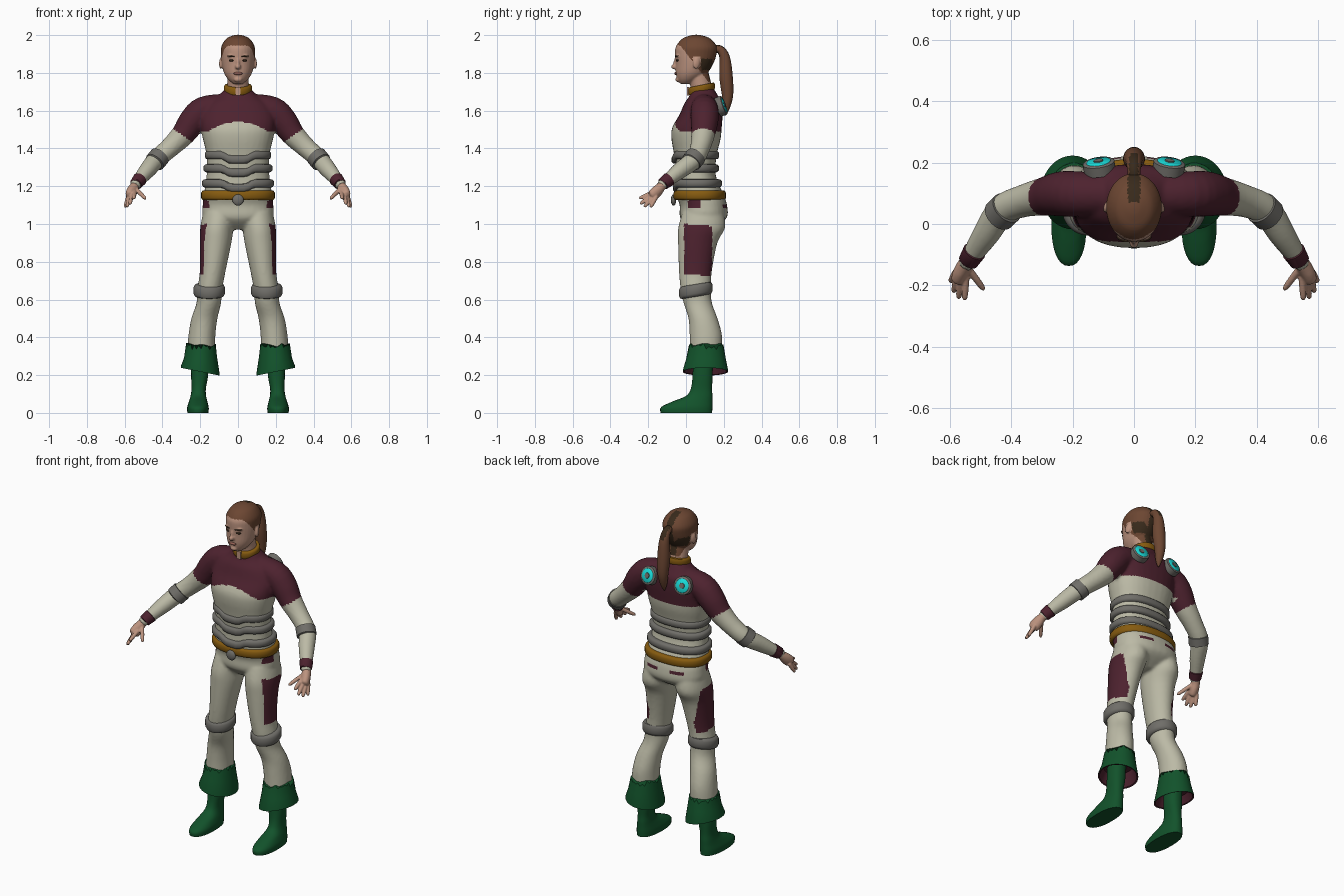
import bpy, bmesh, math, random
from mathutils import Vector, Matrix, Euler

random.seed(4)
if "Cube" in bpy.data.objects:
    bpy.data.objects.remove(bpy.data.objects["Cube"])


def material(name, r, g, b):
    m = bpy.data.materials.new(name)
    m.use_nodes = True
    m.diffuse_color = (r, g, b, 1)
    node = m.node_tree.nodes["Principled BSDF"]
    node.inputs["Base Color"].default_value = (r, g, b, 1)
    node.inputs["Roughness"].default_value = 0.8
    return m


CREAM = material("cream cloth", .50, .49, .38)
PURPLE = material("plum cloth", .075, .016, .028)
GREEN = material("green boot", .006, .085, .024)
OCHRE = material("ochre leather", .24, .105, .005)
GREY = material("grey padding", .16, .155, .14)
SKIN = material("skin", .50, .29, .21)
HAIR = material("brown hair", .15, .062, .032)
DARK = material("dark hair", .04, .023, .011)
CYAN = material("cyan glow", .01, .72, .70)
LIP = material("lips", .30, .12, .09)


def smooth_keys(keys, sub):
    """Catmull-Rom interpolation of key rings."""
    out = []
    for i in range(len(keys) - 1):
        a, b, c, d = (keys[max(0, min(len(keys) - 1, i + k))] for k in (-1, 0, 1, 2))
        for s in range(sub):
            t = s / sub
            out.append([q + .5 * t * (r - p + t * (2*p - 5*q + 4*r - o + t * (3*(q - r) + o - p)))
                        for p, q, r, o in zip(a, b, c, d)])
    return out + [list(keys[-1])]


def sweep(bm, keys, side=1, flat=True, n=32, sub=4, power=2, warp=None):
    """Closed skin over rings (x, y, z, rx[, ry]); level rings if flat."""
    keys = [k if len(k) == 5 else (*k, k[3]) for k in keys]
    rings = smooth_keys(keys, sub) if sub > 1 else keys
    pts = [Vector(r[:3]) for r in rings]
    loops = []
    for i, r in enumerate(rings):
        u, v = Vector((1, 0, 0)), Vector((0, 1, 0))
        if not flat:
            t = (pts[min(i + 1, len(pts) - 1)] - pts[max(i - 1, 0)]).normalized()
            u = t.cross(Vector((1, 1, 0))).normalized()
            v = t.cross(u)
        loop = []
        for j in range(n):
            a = 2 * math.pi * j / n
            c, s = math.cos(a), math.sin(a)
            p = pts[i] + u * math.copysign(abs(c) ** (2 / power), c) * r[3] \
                + v * math.copysign(abs(s) ** (2 / power), s) * r[4]
            if warp:
                p.z += warp(p, i, j)
            loop.append(bm.verts.new((p.x * side, p.y, p.z)))
        loops.append(loop)
    for a, b in zip(loops, loops[1:]):
        for j in range(n):
            bm.faces.new((a[j], a[(j + 1) % n], b[(j + 1) % n], b[j]))
    bm.faces.new(loops[0])
    bm.faces.new(loops[-1])


def ball(bm, loc, size, rot=(0, 0, 0)):
    bmesh.ops.create_uvsphere(bm, u_segments=20, v_segments=12, radius=1,
                              matrix=Matrix.LocRotScale(Vector(loc), Euler(rot), Vector(size)))


def finish(bm, name, mats, rule=None, voxel=0, rounds=3):
    """Make the object; optionally fuse its parts, then colour faces by rule."""
    bmesh.ops.recalc_face_normals(bm, faces=bm.faces)
    me = bpy.data.meshes.new(name)
    bm.to_mesh(me)
    bm.free()
    ob = bpy.data.objects.new(name, me)
    bpy.context.collection.objects.link(ob)
    if voxel:
        m = ob.modifiers.new("fuse", 'REMESH')
        m.mode, m.voxel_size = 'VOXEL', voxel
        m = ob.modifiers.new("relax", 'SMOOTH')
        m.factor, m.iterations = .5, rounds
        dg = bpy.context.evaluated_depsgraph_get()
        me = bpy.data.meshes.new_from_object(ob.evaluated_get(dg))
        ob.modifiers.clear()
        ob.data = me
    me.materials.clear()
    for m in mats:
        me.materials.append(m)
    if rule:
        for p in me.polygons:
            p.material_index = rule(p.center, p.normal)
    bpy.ops.object.select_all(action='DESELECT')
    ob.select_set(True)
    bpy.context.view_layer.objects.active = ob
    bpy.ops.object.shade_smooth_by_angle(angle=math.radians(50))
    return ob


def band(name, mat, c, rx, ry, h, t, side=1, power=2, warp=None):
    """Padded ring around a level cross-section."""
    bm = bmesh.new()
    rows = ((-.5, 0), (-.45, .6), (-.25, 1), (.25, 1), (.45, .6), (.5, 0))
    sweep(bm, [(c[0], c[1], c[2] + k * h, rx + w * t, ry + w * t) for k, w in rows],
          side, n=48, sub=1, power=power, warp=warp)
    finish(bm, name, [mat])


# Body: torso, arms and legs fused into one suit
body = bmesh.new()
sweep(body, [(0, .08, .97, .08, .05), (0, .092, 1.03, .18, .122), (0, .092, 1.10, .187, .125),
             (0, .072, 1.16, .180, .125), (0, .053, 1.26, .166, .104), (0, .05, 1.36, .166, .112),
             (0, .053, 1.45, .186, .130), (0, .058, 1.51, .196, .131), (0, .08, 1.58, .198, .114),
             (0, .092, 1.64, .165, .100), (0, .094, 1.68, .105, .075), (0, .085, 1.72, .062, .06)],
      power=2.3)
ARM = [(.06, .095, 1.625, .065), (.18, .098, 1.602, .074), (.24, .098, 1.545, .073),
       (.29, .09, 1.475, .063), (.36, .075, 1.405, .053), (.43, .045, 1.343, .049),
       (.48, -.03, 1.285, .044), (.53, -.105, 1.225, .032), (.55, -.135, 1.20, .026)]
LEG = [(.10, .09, 1.06, .085, .11), (.112, .083, .98, .088, .124), (.118, .062, .90, .083, .104),
       (.134, .05, .75, .068, .087), (.150, .052, .65, .066, .08), (.155, .063, .58, .065, .075),
       (.178, .09, .50, .069, .077), (.19, .104, .42, .071, .085), (.195, .106, .34, .073, .086),
       (.195, .106, .29, .073, .086)]
for s in (1, -1):
    sweep(body, ARM, s, flat=False)
    sweep(body, LEG, s)


def suit_rule(c, n):
    x = abs(c.x)
    if c.z > 1.3:
        if x > .205:
            return int(.585 * x - .81 * c.z < -1.018)
        rise = .05 * max(0, 1 - (x / .16) ** 2) if c.y < .05 else 0
        return int(c.z > 1.49 + rise)
    out = n.x * c.x > 0 and abs(n.x) > .35
    patch = out and -.01 < c.y < .138 and .735 < c.z + .08 * c.y < 1.0
    pocket = out and .01 < c.y < .075 and 1.085 < c.z < 1.125
    back_pocket = c.y > .15 and .04 < x < .12 and 1.085 < c.z < 1.10
    return int(patch or pocket or back_pocket)


finish(body, "body_suit", [CREAM, PURPLE], suit_rule, voxel=.009)

# Waist padding with a dip at the front, belt and buckle
dip = lambda p, i, j: -.024 * max(0, min(1, (.085 - abs(p.x)) / .04)) if p.y < 0 else 0
for k, (z, y, rx, ry) in enumerate(((1.365, .05, .158, .108), (1.295, .052, .164, .104),
                                    (1.215, .06, .172, .112))):
    band(f"waist_pad_{k + 1}", GREY, (0, y, z), rx, ry, .044, .018, power=2.3, warp=dip)
band("belt", OCHRE, (0, .073, 1.152), .18, .124, .052, .015, power=2.3)
bm = bmesh.new()
ball(bm, (0, -.066, 1.127), (.03, .014, .03))
finish(bm, "belt_buckle", [GREY])

# Limb bands, hands, boots and back discs
for s, word in ((1, "left"), (-1, "right")):
    band(f"{word}_knee_band", GREY, (.152, .052, .648), .066, .072, .066, .017, s,
         warp=lambda p, i, j: .16 * (p.y - .05))
    for part, mat, keys in (
            ("elbow_band", GREY, [(.412, .055, 1.362, .045), (.414, .053, 1.359, .055),
                                  (.44, .028, 1.328, .055), (.442, .026, 1.325, .045)]),
            ("wrist_cuff", PURPLE, [(.518, -.086, 1.24, .03), (.52, -.09, 1.237, .038),
                                    (.54, -.122, 1.212, .033), (.541, -.124, 1.21, .025)])):
        bm = bmesh.new()
        sweep(bm, keys, s, flat=False, sub=1)
        finish(bm, f"{word}_{part}", [mat])

    # Hand: tapered palm with five fingers
    hand = bmesh.new()
    sweep(hand, [(.535, -.112, 1.217, .022), (.55, -.132, 1.197, .025), (.562, -.155, 1.172, .032, .026),
                 (.57, -.178, 1.15, .03, .024), (.572, -.186, 1.143, .014)], s, flat=False, n=16)
    fingers = (((.548, -.18, 1.165), (.552, -.248, 1.135)), ((.563, -.182, 1.152), (.572, -.243, 1.105)),
               ((.575, -.174, 1.142), (.588, -.222, 1.09)), ((.582, -.16, 1.14), (.598, -.188, 1.088)),
               ((.54, -.145, 1.185), (.488, -.215, 1.132)))
    for a, b in fingers:
        a, b = Vector(a), Vector(b)
        sweep(hand, [(*a.lerp(b, t), r) for t, r in ((-.15, .012), (.5, .0115), (.9, .009), (1, .003))],
              s, flat=False, n=10, sub=2)
    finish(hand, f"{word}_hand", [SKIN], voxel=.004, rounds=2)

    # Flared boot top: jagged upper edge, tilted hem, dark lining
    bm = bmesh.new()

    def flare(p, i, j):
        if i == 0:
            return (j % 2) * .015 + random.uniform(-.012, .012)
        return .2 * (p.x - .2) if i in (2, 3, 4) else 0

    sweep(bm, [(.196, .107, .345, .079, .092), (.198, .106, .29, .088, .104), (.2, .103, .225, .103, .12),
               (.2, .103, .218, .103, .12), (.2, .103, .22, .095, .112), (.198, .106, .28, .075, .09)],
          s, n=40, sub=1, warp=flare)
    finish(bm, f"{word}_boot_flare", [GREEN, PURPLE], lambda c, n: int(
        c.z < .3 and (n.z < -.9 or n.x * (c.x - s * .2) + n.y * (c.y - .103) < 0)))

    boot = bmesh.new()
    sweep(boot, [(.2, .09, .3, .046, .053), (.203, .088, .2, .045, .053), (.208, .082, .13, .038, .056),
                 (.21, .07, .09, .041, .07), (.211, .034, .06, .049, .106), (.212, .004, .03, .057, .136),
                 (.212, .002, 0, .056, .136)], s, power=2.3)
    finish(boot, f"{word}_boot", [GREEN])

    # Back disc: padded rim, glowing ring, grey hub
    axis = Vector((.15, 1, .35)).normalized()
    for part, mat, lo, hi, r in (("rim", GREY, -.03, .006, .052), ("glow", CYAN, 0, .009, .04),
                                 ("hub", GREY, 0, .012, .016)):
        bm = bmesh.new()
        rows = ((lo, r), (hi - .003, r), (hi, r * .93))
        sweep(bm, [(*(Vector((.115, .197, 1.628)) + axis * d), q) for d, q in rows], s, flat=False, sub=1)
        finish(bm, f"{word}_back_disc_{part}", [mat])

# Head, fused with neck, nose, brow and ears; hair follows the hairline
head = bmesh.new()
sweep(head, [(0, -.003, 1.742, .025, .028), (0, .012, 1.765, .052, .058), (0, .03, 1.80, .074, .084),
             (0, .045, 1.85, .086, .1), (0, .052, 1.90, .09, .11), (0, .055, 1.94, .088, .108),
             (0, .055, 1.98, .063, .076), (0, .055, 1.997, .03, .035), (0, .055, 2.002, .008, .008)])
sweep(head, [(0, .09, 1.66, .062), (0, .08, 1.73, .057), (0, .06, 1.82, .055)])
ball(head, (0, -.06, 1.833), (.015, .019, .014))
ball(head, (0, -.053, 1.858), (.009, .013, .032), (-.25, 0, 0))
ball(head, (0, -.042, 1.765), (.022, .014, .014))
for s in (1, -1):
    ball(head, (s * .09, .056, 1.852), (.009, .019, .031), (-.2, 0, s * .3))
    ball(head, (s * .034, -.042, 1.889), (.022, .012, .008))


def head_rule(c, n):
    ear = abs(c.x) > .079 and .035 < c.y < .078 and 1.815 < c.z < 1.887
    if ear or c.z < 1.945 - 1.3 * max(0, c.y + .03) or c.z < 1.755:
        return 0
    streak = abs(c.x) < .02 and c.y > .07
    nape = .08 < c.y < .14 and 1.815 < c.z < 1.875
    return 2 if streak or nape else 1


finish(head, "head", [SKIN, HAIR, DARK], head_rule, voxel=.005, rounds=2)

bm = bmesh.new()
for s in (1, -1):
    ball(bm, (s * .035, -.045, 1.866), (.015, .008, .006), (0, 0, s * .35))
    ball(bm, (s * .037, -.049, 1.888), (.021, .008, .004), (0, s * -.1, s * .35))
finish(bm, "eyes_and_brows", [DARK])
bm = bmesh.new()
ball(bm, (0, -.053, 1.797), (.024, .009, .008))
finish(bm, "lips", [LIP])

bm = bmesh.new()
sweep(bm, [(0, .14, 1.92, .02), (0, .178, 1.925, .022), (0, .205, 1.88, .028), (0, .212, 1.78, .036),
           (0, .22, 1.68, .03), (0, .212, 1.61, .018), (0, .208, 1.575, .004)], flat=False, n=20)
finish(bm, "ponytail", [HAIR, DARK], lambda c, n: int(c.z > 1.88 and abs(c.x) < .014))

# Collar, rising toward the back, with an open front
band("collar", OCHRE, (0, .082, 1.715), .066, .062, .042, .009, warp=lambda p, i, j: .2 * (p.y - .08))
bm = bmesh.new()
bmesh.ops.create_cube(bm, matrix=Matrix.LocRotScale(Vector((0, .011, 1.703)), None, Vector((.026, .009, .046))))
finish(bm, "collar_opening", [SKIN, CREAM], lambda c, n: int(n.z < -.5))
